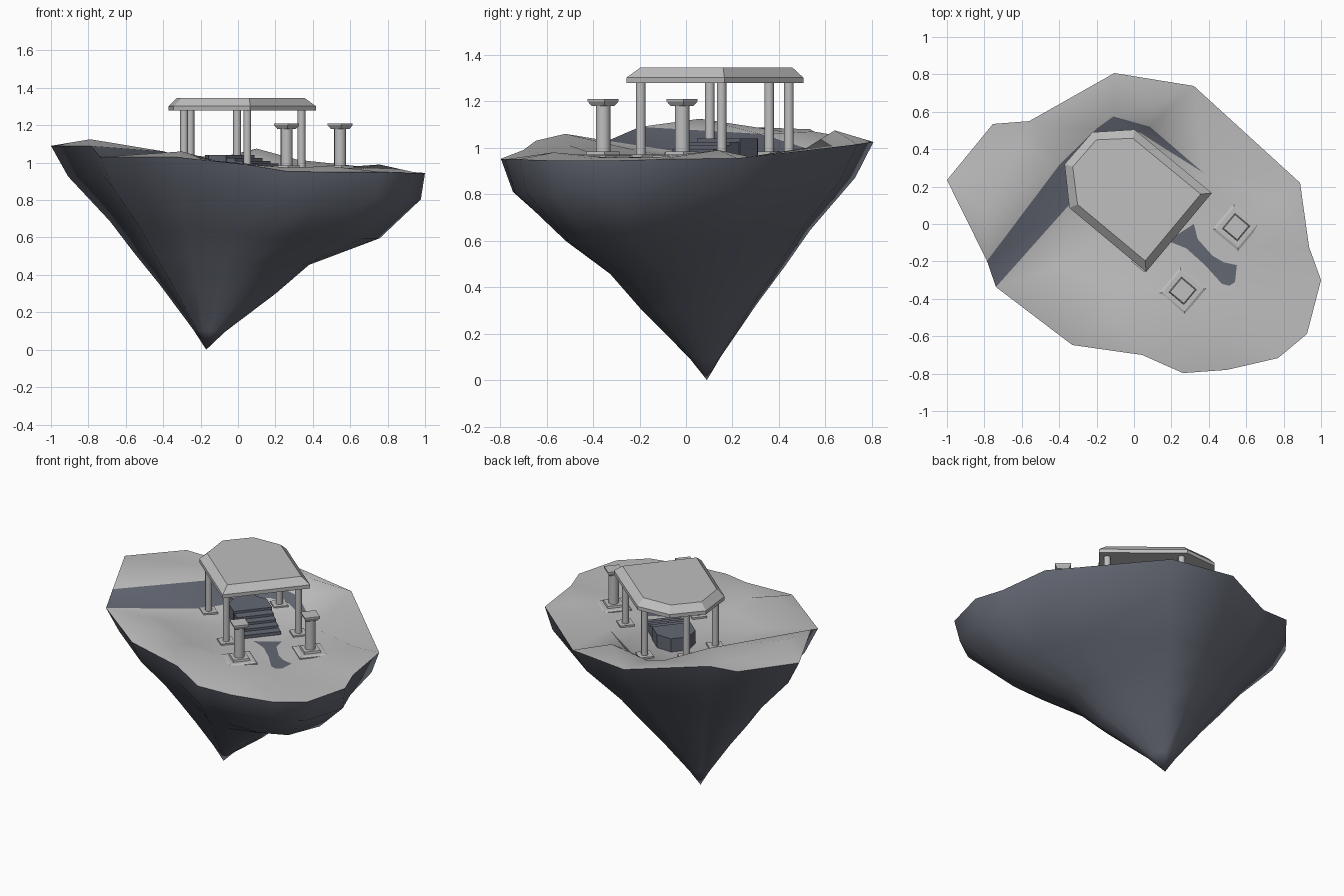
import bpy, bmesh, math
from mathutils import Vector
from mathutils.geometry import delaunay_2d_cdt
from mathutils.bvhtree import BVHTree

if "Cube" in bpy.data.objects:
    bpy.data.objects.remove(bpy.data.objects["Cube"])


def material(name, rgb):
    m = bpy.data.materials.new(name)
    m.diffuse_color = (*rgb, 1)
    m.use_nodes = True
    m.node_tree.nodes["Principled BSDF"].inputs["Base Color"].default_value = m.diffuse_color
    return m


STONE = material("pale grey stone", (0.52, 0.52, 0.52))
SLATE = material("blue grey slate", (0.125, 0.137, 0.17))


def W(u, v):
    """Temple-local (forward, sideways) to world x, y."""
    return (0.768 * u + 0.64 * v, -0.64 * u + 0.768 * v)


def finish(name, bm, mats, smooth=0):
    bmesh.ops.recalc_face_normals(bm, faces=bm.faces)
    me = bpy.data.meshes.new(name)
    bm.to_mesh(me)
    bm.free()
    ob = bpy.data.objects.new(name, me)
    bpy.context.collection.objects.link(ob)
    for m in mats:
        me.materials.append(m)
    if smooth:
        bpy.ops.object.select_all(action='DESELECT')
        ob.select_set(True)
        bpy.context.view_layer.objects.active = ob
        bpy.ops.object.shade_smooth_by_angle(angle=math.radians(smooth))
    return ob


def loft(name, rings, mat, smooth=0):
    """Skin a stack of (polygon, z) rings and close both ends."""
    bm = bmesh.new()
    loops = [[bm.verts.new((x, y, z)) for x, y in poly] for poly, z in rings]
    n = len(loops[0])
    for a, b in zip(loops, loops[1:]):
        for i in range(n):
            j = (i + 1) % n
            bm.faces.new((a[i], a[j], b[j], b[i]))
    bm.faces.new(loops[0][::-1])
    bm.faces.new(loops[-1])
    return finish(name, bm, [mat], smooth)


def circle(c, r, n=14):
    return [(c[0] + r * math.cos(2 * math.pi * i / n),
             c[1] + r * math.sin(2 * math.pi * i / n)) for i in range(n)]


def square(c, side):
    h = side / 2
    return [(c[0] + W(a, b)[0], c[1] + W(a, b)[1])
            for a, b in ((-h, -h), (h, -h), (h, h), (-h, h))]


def ccw(ids, pts):
    area = sum(pts[a][0] * pts[b][1] - pts[b][0] * pts[a][1]
               for a, b in zip(ids, ids[1:] + ids[:1]))
    return ids if area > 0 else ids[::-1]


# Island: rim outline, terrace slope edges, path outline, and ground humps
rim = [(-1, .235, 1.09), (-.754, .535, 1.08), (-.56, .55, 1.07), (-.105, .807, 1.025),
       (.32, .738, 1.015), (.888, .22, .955), (.936, -.123, .95), (1, -.3, .945),
       (.925, -.588, .945), (.77, -.717, .95), (.497, -.78, .95), (.262, -.797, .953),
       (.043, -.7, .99), (-.33, -.647, 1.03), (-.738, -.337, 1.03), (-.786, -.198, 1.09)]
low = [(-.34, .11, .962), (-.22, .36, .95), (-.11, .49, .95), (.03, .49, .95),
       (.17, .4, .955), (.37, .275, .962)]
high = [(-.396, .32, 1.06), (-.2, .51, 1.0), (-.11, .575, 1.0), (.085, .52, 1.0)]
path = [(.32, .0, .96), (.34, -.08, .96), (.42, -.17, .96), (.48, -.205, .958),
        (.55, -.22, .958), (.54, -.31, .957), (.51, -.33, .957), (.47, -.32, .957),
        (.38, -.22, .96), (.28, -.13, .96), (.18, -.09, .96)]
humps = [(-.3, -.52, 1.06), (-.12, -.5, 1.01), (-.4, -.22, .99), (-.1, -.35, .963),
         (-.1, -.02, .955), (.25, -.62, .975), (.5, -.57, .98), (.757, .14, .99),
         (.64, -.12, .96), (.26, -.357, .96), (.546, -.017, .96), (.6, -.42, .957),
         (.1, .64, 1.075), (-.79, .06, 1.125), (-.6, .42, 1.07)]
pts = rim + low + high + path + humps
nr, nl, nh, npath = len(rim), len(low), len(high), len(path)
low_ids = list(range(nr, nr + nl))
high_ids = list(range(nr + nl, nr + nl + nh))
path_ids = list(range(nr + nl + nh, nr + nl + nh + npath))
regions = [ccw(r, pts) for r in (list(range(nr)),
                                 [14] + low_ids + high_ids[::-1] + [15], path_ids)]
cv, ce, cf, ov, oe, of = delaunay_2d_cdt([Vector(p[:2]) for p in pts], [], regions, 1, 1e-5)

bm = bmesh.new()
made, by_input = [], {}
for co, orig in zip(cv, ov):
    made.append(bm.verts.new((co.x, co.y, pts[orig[0]][2] if orig else 0.96)))
    for o in orig:
        by_input[o] = made[-1]
for f, src in zip(cf, of):
    face = bm.faces.new([made[i] for i in f])
    face.material_index = 1 if (1 in src or 2 in src) else 0
ground = BVHTree.FromBMesh(bm)

# Island: tapering rock below, with an overhanging lobe toward the front right
tip = Vector((-.17, .09))
levels = [(.85, .89, .94, .04), (.63, .62, .67, .12), (.48, .47, .47, 0),
          (.32, .3, .32, 0), (.1, .085, .085, 0)]
loops = [[by_input[i] for i in range(nr)]]
for f, a, b, lobe in levels:
    ring = []
    for x, y, z in rim:
        d = Vector((x, y)) - tip
        n = d.normalized()
        w = min(1, max(0, n.dot(Vector((.85, -.53))) * 1.5 - .3))
        q = tip + d * (a + (b - a) * w + lobe * max(0, n.dot(Vector((.95, -.32)))) ** 8)
        ring.append(bm.verts.new((q.x, q.y, z * f)))
    loops.append(ring)
point = bm.verts.new((tip.x, tip.y, 0))
for i in range(nr):
    j = (i + 1) % nr
    for a, b in zip(loops, loops[1:]):
        bm.faces.new((a[i], a[j], b[j], b[i])).material_index = 1
    bm.faces.new((loops[-1][i], loops[-1][j], point)).material_index = 1
finish("floating_island", bm, [STONE, SLATE], 62)


def height(x, y):
    hit = ground.ray_cast(Vector((x, y, 3)), Vector((0, 0, -1)))[0]
    return hit.z if hit else 0.96


# Temple roof: six-sided slab with bevelled top
roof = [(.214, -.155), (.214, .394), (-.321, .39), (-.485, .235), (-.49, .008), (-.321, -.155)]


def roof_ring(inset):
    cu, cw = -.136, .117
    return [W(cu + (u - cu) * (1 - inset / .35), cw + (v - cw) * (1 - inset / .272))
            for u, v in roof]


loft("temple_roof", [(roof_ring(0), 1.278), (roof_ring(0), 1.302), (roof_ring(.042), 1.345)], STONE)

# Temple columns on small square plinths
for k, (u, v) in enumerate([(.163, -.118), (.163, .335), (-.287, .337),
                            (-.425, .112), (-.287, -.106)]):
    c = W(u, v)
    z = min(height(*c), .985)
    loft(f"temple_column_{k + 1}", [(circle(c, .021), z - .03), (circle(c, .021), 1.282)], STONE, 35)
    loft(f"column_plinth_{k + 1}", [(square(c, .09), z - .03), (square(c, .09), z + .01)], STONE)

# Raised platform with steps under the roof
loft("platform", [([W(u, v) for u, v in ((-.08, -.005), (-.08, .235), (-.2, .235),
                                         (-.28, .17), (-.28, .06), (-.2, -.005))], z)
                  for z in (.92, 1.04)], SLATE)
for k in range(4):
    front, top = -.02 + .055 * k, 1.025 - .015 * k
    loft(f"step_{k + 1}", [([W(-.085, 0), W(front, 0), W(front, .23), W(-.085, .23)], z)
                           for z in (.93, top)], SLATE)

# Two free-standing gate pillars
for k, c in enumerate([(.26, -.357), (.546, -.017)]):
    z = height(*c)
    loft(f"gate_base_{k + 1}", [(square(c, .18), z - .03), (square(c, .18), z + .006),
                                (square(c, .155), z + .012)], STONE)
    loft(f"gate_plinth_{k + 1}", [(square(c, .11), z), (square(c, .1), z + .025)], STONE)
    loft(f"gate_pillar_{k + 1}", [(circle(c, .032), z), (circle(c, .032), 1.19)], STONE, 35)
    loft(f"gate_capital_{k + 1}", [(square(c, .07), 1.18), (square(c, .095), 1.2),
                                   (square(c, .095), 1.21)], STONE)
